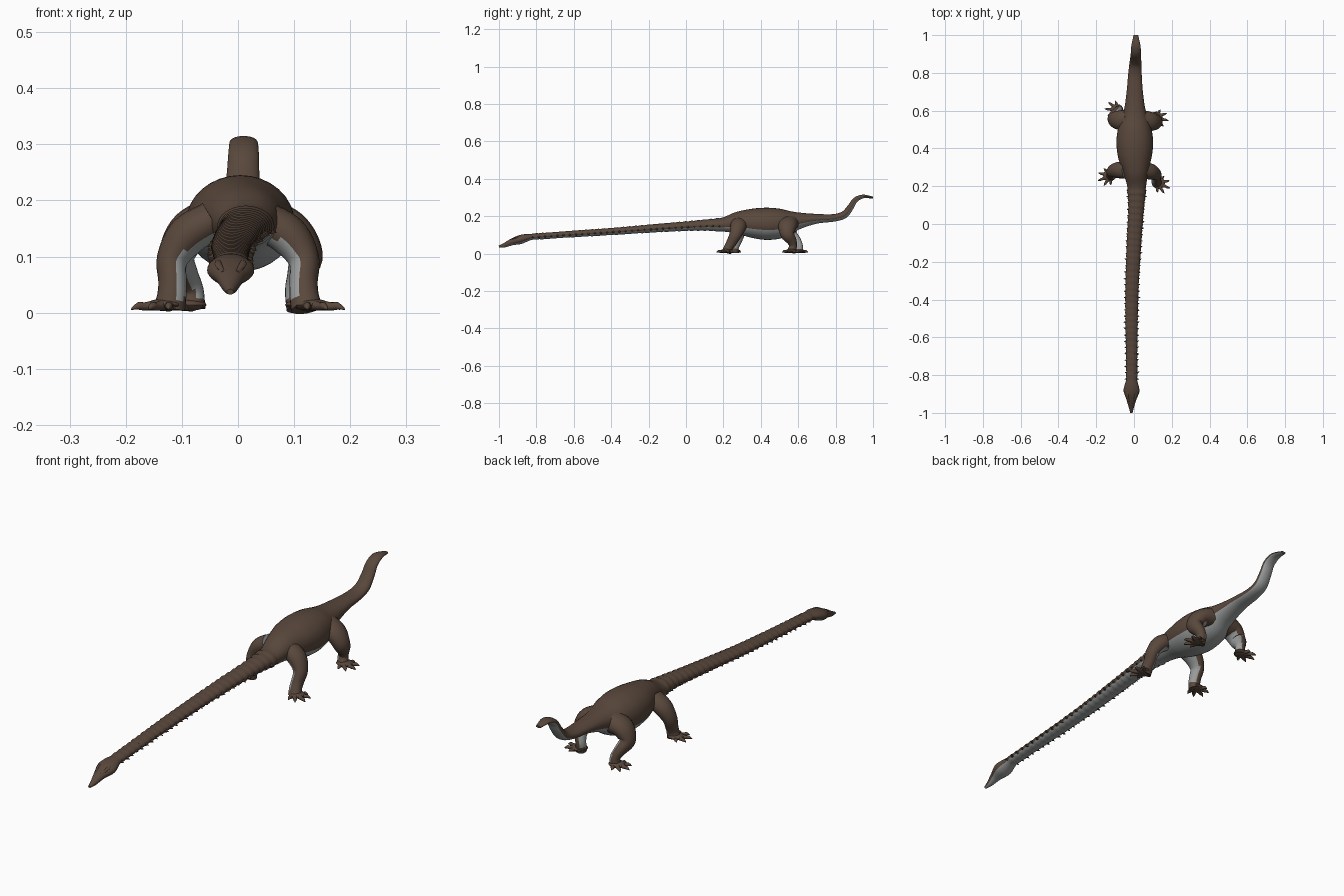
import bpy, bmesh, math, random
from mathutils import Vector, Matrix

random.seed(4)
cube = bpy.data.objects.get("Cube")
if cube:
    bpy.data.objects.remove(cube)

X, Y, Z = Vector((1, 0, 0)), Vector((0, 1, 0)), Vector((0, 0, 1))


def material(name, colour):
    m = bpy.data.materials.new(name)
    m.use_nodes = True
    m.diffuse_color = (*colour, 1)
    bsdf = m.node_tree.nodes["Principled BSDF"]
    bsdf.inputs["Base Color"].default_value = (*colour, 1)
    bsdf.inputs["Roughness"].default_value = 0.8
    return m


HIDE = material("brown hide", (0.1, 0.064, 0.045))
BELLY = material("grey belly", (0.33, 0.34, 0.34))


def smooth_path(points, step):
    """Resample rows (x, y, z, half width, half height) along a smooth spline."""
    rows = [Vector(p) for p in points]
    t = [0.0]
    for a, b in zip(rows, rows[1:]):
        t.append(t[-1] + (b - a).length)
    last = len(rows) - 1
    slope = []
    for i in range(last + 1):
        lo, hi = max(i - 1, 0), min(i + 1, last)
        slope.append((rows[hi] - rows[lo]) / (t[hi] - t[lo]))
    out = []
    for i in range(last):
        d = t[i + 1] - t[i]
        n = max(2, round(d / step))
        for k in range(n):
            u = k / n
            h = 3 * u * u - 2 * u ** 3
            out.append(rows[i] * (1 - h) + rows[i + 1] * h
                       + slope[i] * d * u * (1 - u) ** 2
                       - slope[i + 1] * d * u * u * (1 - u))
    return out + [rows[last]]


def loft(bm, rows, ref, sides, rule=None):
    """Skin elliptical rings along rows; ref is the width direction."""
    pts = [Vector(r[:3]) for r in rows]
    rings = []
    for i, p in enumerate(pts):
        t = (pts[min(i + 1, len(pts) - 1)] - pts[max(i - 1, 0)]).normalized()
        side = (ref - t * ref.dot(t)).normalized()
        up = side.cross(t)
        ring = []
        for k in range(sides):
            a = 2 * math.pi * k / sides
            ring.append(bm.verts.new(p + side * math.cos(a) * rows[i][3]
                                     + up * math.sin(a) * rows[i][4]))
        rings.append(ring)
    for i, (a, b) in enumerate(zip(rings, rings[1:])):
        for k in range(sides):
            j = (k + 1) % sides
            f = bm.faces.new((a[k], a[j], b[j], b[k]))
            if rule:
                f.material_index = rule(pts[i], math.sin(2 * math.pi * (k + 0.5) / sides))
    bm.faces.new(rings[0])
    bm.faces.new(rings[-1])


def finish(bm, name, angle=50, rule=None):
    bmesh.ops.recalc_face_normals(bm, faces=bm.faces)
    bm.normal_update()
    if rule:
        for f in bm.faces:
            f.material_index = rule(f)
    mesh = bpy.data.meshes.new(name)
    bm.to_mesh(mesh)
    bm.free()
    ob = bpy.data.objects.new(name, mesh)
    bpy.context.collection.objects.link(ob)
    mesh.materials.append(HIDE)
    mesh.materials.append(BELLY)
    bpy.ops.object.select_all(action='DESELECT')
    ob.select_set(True)
    bpy.context.view_layer.objects.active = ob
    bpy.ops.object.shade_smooth_by_angle(angle=math.radians(angle))
    return ob


# Head, long neck, trunk and upturned tail in one skin
SPINE = [
    (-.014, -1, .037, .006, .005), (-.014, -.97, .045, .014, .012),
    (-.014, -.93, .062, .026, .018), (-.013, -.885, .075, .042, .024),
    (-.013, -.85, .085, .036, .02), (-.012, -.82, .09, .028, .016),
    (-.012, -.4, .118, .032, .018), (0, -.1, .14, .036, .022),
    (.012, .1, .152, .04, .028), (.014, .2, .155, .05, .038),
    (.01, .28, .165, .068, .06), (.005, .36, .162, .09, .079),
    (.004, .44, .159, .097, .086), (.004, .52, .162, .085, .076),
    (.004, .6, .175, .058, .046), (.004, .7, .186, .043, .026),
    (.005, .79, .191, .036, .02), (.007, .845, .207, .032, .02),
    (.009, .88, .248, .029, .017), (.01, .905, .286, .027, .014),
    (.01, .945, .305, .024, .01), (.01, 1, .299, .012, .005)]


def underside(p, s):
    if p.y < -.84:
        return int(s < -.6)
    return int(s < (-.3 if p.y > .65 else -.45))


spine = smooth_path(SPINE, .011)
for i, row in enumerate(spine):
    if -.83 < row.y < .17:      # overlapping scale bands on the neck
        swell = 1 + .06 * (i % 3)
        row[3] *= swell
        row[4] *= swell
bm = bmesh.new()
loft(bm, spine, X, 32, underside)
finish(bm, "body")

# Pointed scales fringing the neck
bm = bmesh.new()
for row in spine[::3]:
    if not -.82 < row.y < .2:
        continue
    for s in (-1, 1):
        size = random.uniform(.8, 1.2)
        aim = Vector((s, random.uniform(-.2, .5), -.3)).normalized()
        pos = Vector(row[:3]) + Vector((s * row[3] * .93, 0, -row[4] * .2))
        turn = aim.to_track_quat('Z', 'Y').to_matrix().to_4x4()
        bmesh.ops.create_cone(bm, cap_ends=True, segments=5, radius1=.012 * size,
                              radius2=.001, depth=.026 * size,
                              matrix=Matrix.Translation(pos) @ turn)
finish(bm, "neck_scales", 30)

# Brow ridges on the head
bm = bmesh.new()
for s in (-1, 1):
    loft(bm, smooth_path([(-.014 + s * .012, -.94, .072, .004, .003),
                          (-.013 + s * .022, -.905, .087, .007, .005),
                          (-.013 + s * .018, -.87, .094, .004, .003)], .01), X, 8)
finish(bm, "brow_ridges")

# Limb paths for the left side
FORE = [(.045, .285, .165, .045, .035), (.09, .28, .137, .042, .036),
        (.117, .268, .095, .032, .028), (.117, .25, .055, .027, .025),
        (.118, .238, .03, .024, .026), (.122, .232, .008, .026, .028)]
HIND = [(.035, .55, .165, .055, .045), (.09, .547, .145, .05, .038),
        (.117, .553, .102, .037, .032), (.108, .58, .068, .027, .024),
        (.1, .592, .04, .021, .021), (.104, .588, .008, .024, .024)]


def limb(name, path, side, back, inward, heading):
    """Build a leg, its sole and five clawed toes; the shift grows downward."""
    n = len(path) - 1
    rows = [((x - inward * i / n) * side, y + back * i / n, z, w, h)
            for i, (x, y, z, w, h) in enumerate(path)]
    bm = bmesh.new()
    loft(bm, smooth_path(rows, .008), Y, 20)
    finish(bm, name + "_leg", 60,
           lambda f: int(f.normal.x * side < -.35 and f.calc_center_median().z > .025))

    bm = bmesh.new()
    ankle = Vector((rows[-1][0], rows[-1][1], .014))
    for k in range(5):
        a = math.radians(heading + (k - 2) * 33)
        d = Vector((math.cos(a) * side, math.sin(a), 0))
        reach = (.05, .066, .074, .068, .052)[k]
        toe = [(*(ankle + d * reach * u - Z * drop), high, wide)
               for u, drop, high, wide in ((0, 0, .012, .013), (.4, .001, .009, .011),
                                           (.68, .003, .007, .007), (.8, .002, .007, .007),
                                           (1, .008, .001, .001))]
        loft(bm, smooth_path(toe, .008), Z, 10)
    bmesh.ops.create_uvsphere(bm, u_segments=16, v_segments=8, radius=1,
                              matrix=Matrix.Translation(ankle + X * side * .008)
                              @ Matrix.Diagonal((.034, .032, .011, 1)))
    finish(bm, name + "_foot")


limb("left_front", FORE, 1, -.015, 0, -22)
limb("right_front", FORE, -1, .025, 0, -22)
limb("left_hind", HIND, 1, -.025, -.006, -12)
limb("right_hind", HIND, -1, .015, .022, 5)
